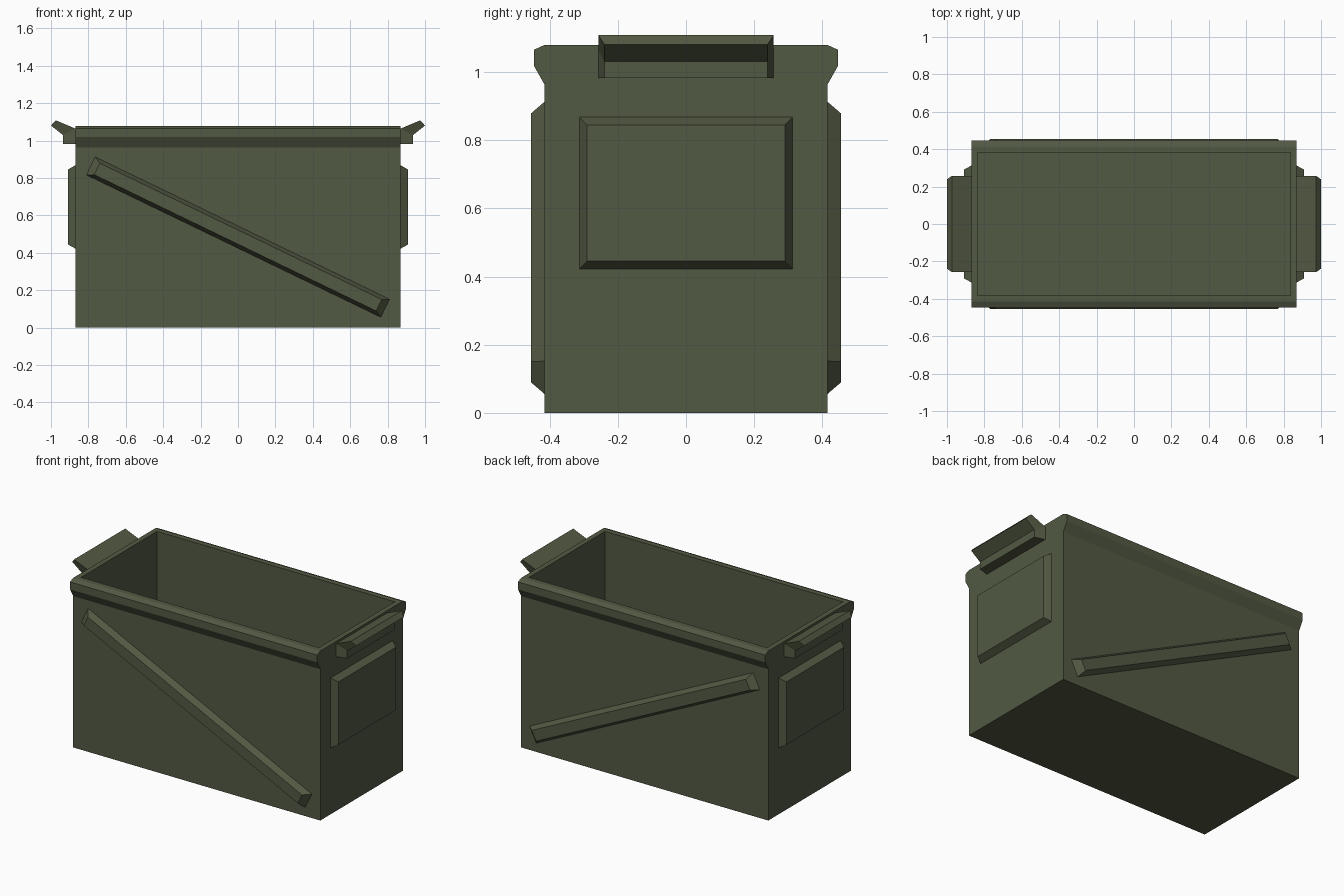
import bpy, bmesh
from mathutils import Vector

if "Cube" in bpy.data.objects:
    bpy.data.objects.remove(bpy.data.objects["Cube"])

olive = bpy.data.materials.new("olive green")
olive.diffuse_color = (0.085, 0.100, 0.056, 1)
olive.use_nodes = True
olive.node_tree.nodes["Principled BSDF"].inputs["Base Color"].default_value = olive.diffuse_color


def finish(bm, name):
    bmesh.ops.recalc_face_normals(bm, faces=bm.faces[:])
    mesh = bpy.data.meshes.new(name)
    bm.to_mesh(mesh)
    bm.free()
    mesh.materials.append(olive)
    ob = bpy.data.objects.new(name, mesh)
    bpy.context.collection.objects.link(ob)
    return ob


def loft(name, a, b, caps=(True, True)):
    """Solid between two matching loops of points."""
    bm = bmesh.new()
    va = [bm.verts.new(p) for p in a]
    vb = [bm.verts.new(p) for p in b]
    n = len(a)
    for i in range(n):
        j = (i + 1) % n
        bm.faces.new((va[i], va[j], vb[j], vb[i]))
    if caps[0]:
        bm.faces.new(va)
    if caps[1]:
        bm.faces.new(vb)
    return finish(bm, name)


# Can body: end profile with flared rims, swept along x, then hollowed
half = [(0.415, 0), (0.415, 0.963), (0.446, 1.018), (0.446, 1.065), (0.415, 1.079)]
profile = half + [(-y, z) for y, z in reversed(half)]
body = loft("can_body", [(-0.87, y, z) for y, z in profile],
            [(0.87, y, z) for y, z in profile])
bm = bmesh.new()
bm.from_mesh(body.data)
top = max(bm.faces, key=lambda f: f.calc_center_median().z)
bmesh.ops.inset_region(bm, faces=[top], thickness=0.047)
ret = bmesh.ops.extrude_discrete_faces(bm, faces=[top])
floor = ret["faces"][0]
bmesh.ops.translate(bm, verts=floor.verts[:], vec=(0, 0, -1.035))
bm.to_mesh(body.data)
bm.free()

# Raised panels and lip handles on both ends
for s, side in ((1, "right"), (-1, "left")):
    def panel(x, y, z0, z1):
        return [(s * x, -y, z0), (s * x, y, z0), (s * x, y, z1), (s * x, -y, z1)]
    loft(side + "_end_panel", panel(0.869, 0.313, 0.422, 0.868),
         panel(0.91, 0.29, 0.445, 0.845))

    # Handle: hooked section whose ends taper towards the outside
    bm = bmesh.new()
    section = [(0.869, 0.982, 0.257), (0.869, 1.064, 0.257), (0.974, 1.108, 0.257),
               (1.0, 1.08, 0.239), (0.936, 1.03, 0.239), (0.936, 0.982, 0.239)]
    ends = [[bm.verts.new((s * x, e * y, z)) for x, z, y in section] for e in (-1, 1)]
    for i in range(6):
        j = (i + 1) % 6
        bm.faces.new((ends[0][i], ends[0][j], ends[1][j], ends[1][i]))
    for v in ends:
        bm.faces.new((v[0], v[1], v[4], v[5]))
        bm.faces.new((v[1], v[2], v[3], v[4]))
    finish(bm, side + "_handle")

# Diagonal stiffening ribs on front and back
along = Vector((0.9, 0, -0.435)).normalized()
across = Vector((0.435, 0, 0.9)).normalized()
for s, side in ((-1, "front"), (1, "back")):
    def rib(y, length, width):
        return [Vector((0, s * y, 0.484)) + along * length * a + across * width * b
                for a, b in ((-1, -1), (1, -1), (1, 1), (-1, 1))]
    loft(side + "_rib", rib(0.414, 0.875, 0.054), rib(0.454, 0.837, 0.034))
